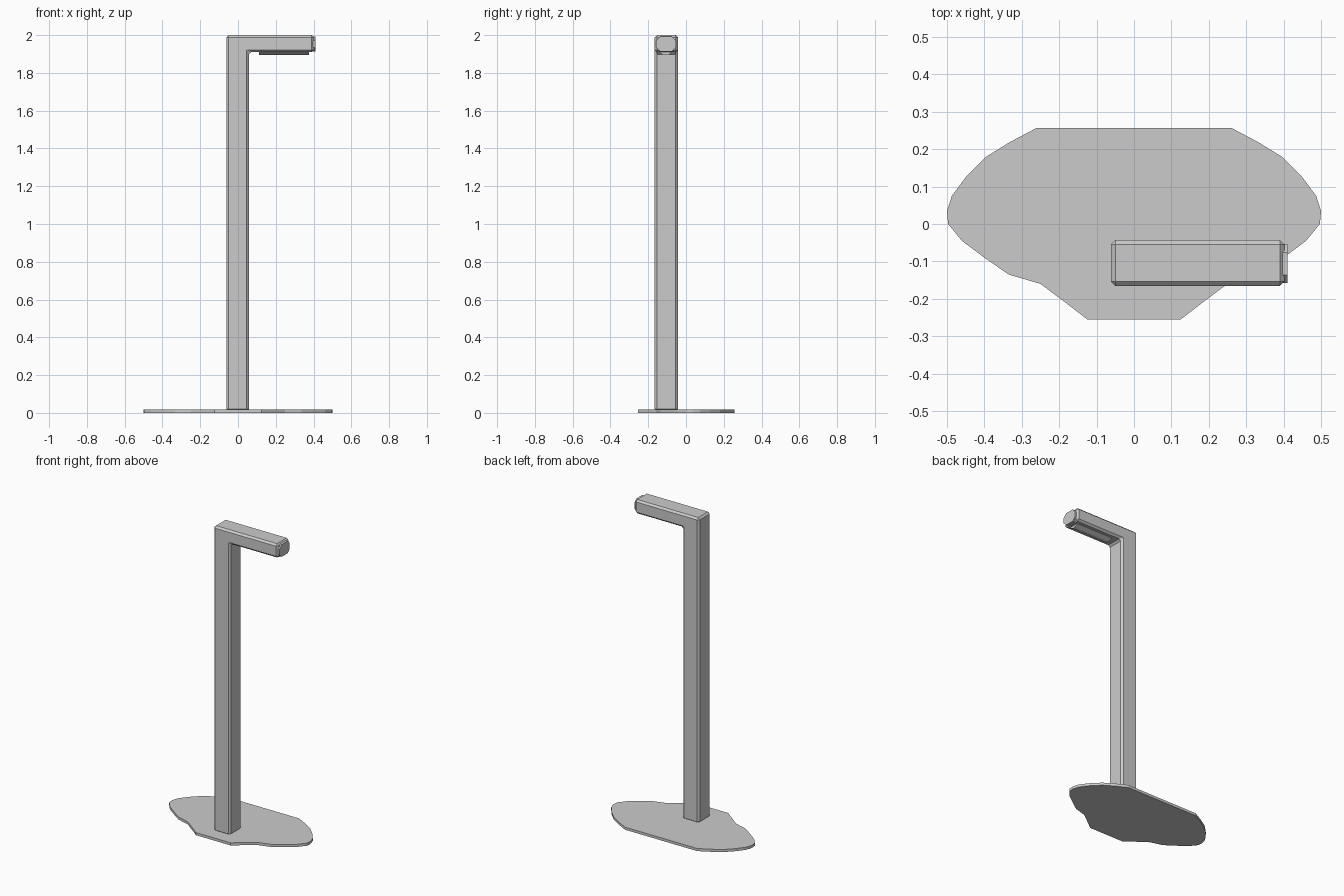
import bpy, bmesh
from mathutils import Vector

if "Cube" in bpy.data.objects:
    bpy.data.objects.remove(bpy.data.objects["Cube"])


def prism(name, points, depth, bevel=0.0):
    """Extrude a 3D polygon along the depth vector."""
    bm = bmesh.new()
    face = bm.faces.new([bm.verts.new(p) for p in points])
    ext = bmesh.ops.extrude_face_region(bm, geom=[face], use_keep_orig=True)
    verts = [g for g in ext["geom"] if isinstance(g, bmesh.types.BMVert)]
    bmesh.ops.translate(bm, verts=verts, vec=Vector(depth))
    bmesh.ops.recalc_face_normals(bm, faces=bm.faces)
    mesh = bpy.data.meshes.new(name)
    bm.to_mesh(mesh)
    bm.free()
    obj = bpy.data.objects.new(name, mesh)
    bpy.context.collection.objects.link(obj)
    if bevel:
        mod = obj.modifiers.new("edge_bevel", "BEVEL")
        mod.width = bevel
        mod.segments = 1
        mod.limit_method = "ANGLE"
    return obj


# Base plate: half outline mirrored across x
half = [(0.26, 0.257), (0.33, 0.22), (0.395, 0.18), (0.45, 0.125), (0.487, 0.075),
        (0.5, 0.035), (0.497, 0.0), (0.46, -0.045), (0.40, -0.09), (0.335, -0.135),
        (0.25, -0.16), (0.19, -0.205), (0.125, -0.255)]
outline = half + [(-x, y) for x, y in reversed(half)]
prism("base_plate", [(x, y, 0) for x, y in outline], (0, 0, 0.017))

# Post and arm: one L-shaped profile with chamfered edges
post_profile = [(-0.062, 0.008), (0.058, 0.008), (0.058, 1.91), (0.402, 1.91),
                (0.402, 2.0), (-0.062, 2.0)]
prism("post_and_arm", [(x, -0.166, z) for x, z in post_profile], (0, 0.123, 0), 0.012)

# Octagonal cap on the end of the arm
cy, cz, w, h, c = -0.106, 1.953, 0.052, 0.04, 0.022
octagon = [(w, h - c), (w - c, h), (c - w, h), (-w, h - c),
           (-w, c - h), (c - w, -h), (w - c, -h), (w, c - h)]
prism("arm_end_cap", [(0.39, cy + y, cz + z) for y, z in octagon], (0.021, 0, 0))

# Light strip under the arm, slightly bowed downwards
strip = [(-0.035, 1.92), (-0.035, 1.908), (-0.008, 1.894), (0.008, 1.894),
         (0.035, 1.908), (0.035, 1.92)]
prism("light_strip", [(0.11, -0.108 + y, z) for y, z in strip], (0.265, 0, 0))
